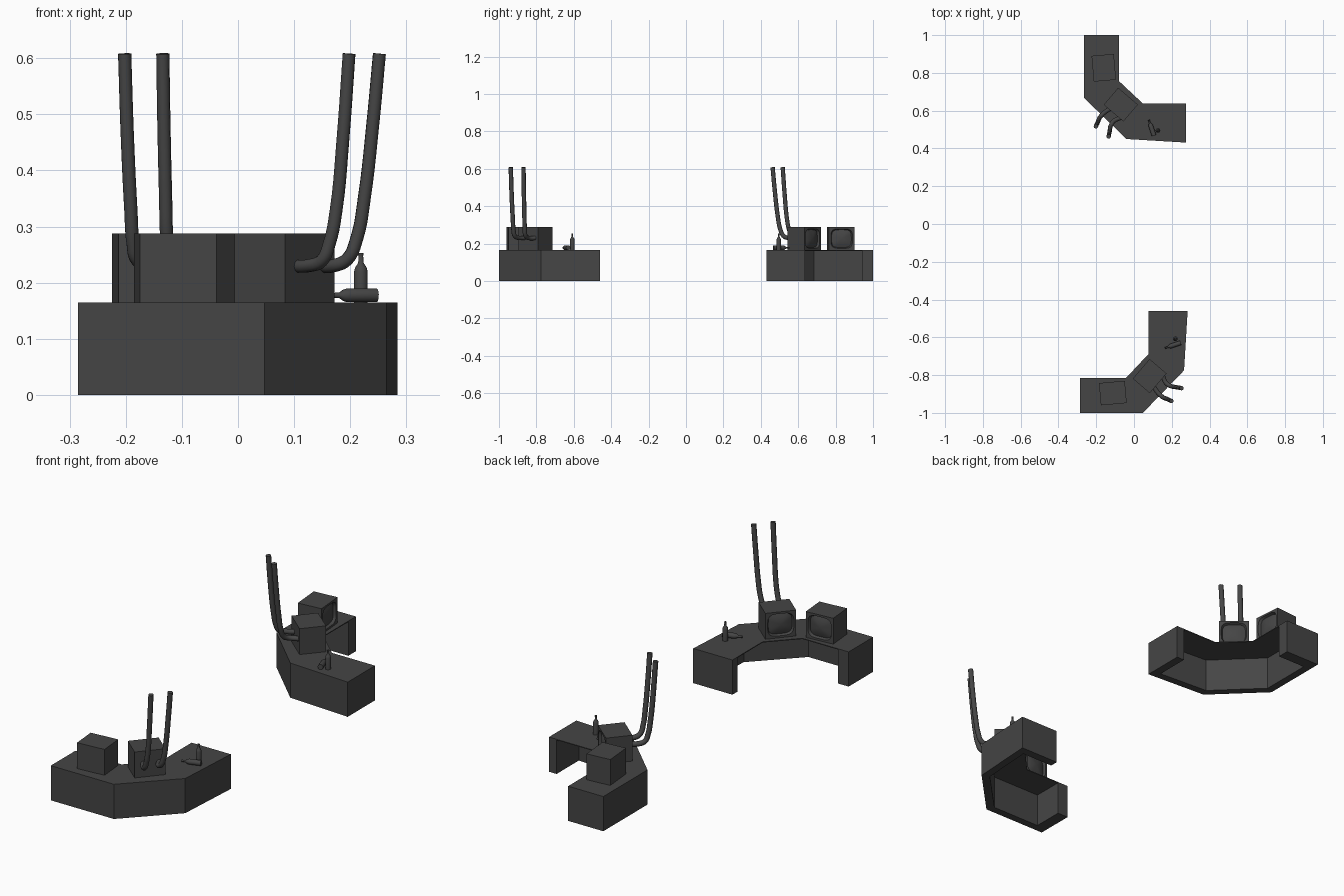
import bpy, bmesh, math
from mathutils import Vector, Matrix

if "Cube" in bpy.data.objects:
    bpy.data.objects.remove(bpy.data.objects["Cube"])

parts = []
TOP = 0.165  # desk height

dark = bpy.data.materials.new("dark_grey")
dark.diffuse_color = (0.06, 0.06, 0.06, 1)
dark.use_nodes = True
dark.node_tree.nodes["Principled BSDF"].inputs["Base Color"].default_value = dark.diffuse_color


def finish(name, bm, mat=Matrix(), smooth=None):
    bmesh.ops.recalc_face_normals(bm, faces=bm.faces)
    me = bpy.data.meshes.new(name)
    bm.to_mesh(me)
    bm.free()
    me.materials.append(dark)
    ob = bpy.data.objects.new(name, me)
    bpy.context.collection.objects.link(ob)
    ob.matrix_basis = mat
    if smooth:
        shade(ob, smooth)
    parts.append(ob)
    return ob


def shade(ob, deg):
    bpy.ops.object.select_all(action='DESELECT')
    ob.select_set(True)
    bpy.context.view_layer.objects.active = ob
    bpy.ops.object.shade_smooth_by_angle(angle=math.radians(deg))


def prism(name, pts, z0, z1):
    bm = bmesh.new()
    f = bm.faces.new([bm.verts.new((x, y, z0)) for x, y in pts])
    ext = bmesh.ops.extrude_face_region(bm, geom=[f], use_keep_orig=True)
    up = [v for v in ext['geom'] if isinstance(v, bmesh.types.BMVert)]
    bmesh.ops.translate(bm, verts=up, vec=(0, 0, z1 - z0))
    return finish(name, bm)


def bridge(bm, a, b):
    n = len(a)
    for i in range(n):
        bm.faces.new((a[i], a[(i + 1) % n], b[(i + 1) % n], b[i]))


def monitor(name, x, y, deg):
    # box case with recessed, bulging rounded screen facing local +x
    d, w, h, n = 0.118, 0.137, 0.123, 32
    f = d / 2
    bm = bmesh.new()

    def ring(px, s, square):
        out = []
        for i in range(n):
            a = 2 * math.pi * i / n
            c, q = math.cos(a), math.sin(a)
            if square:
                r = 1 / max(abs(c), abs(q))
            else:
                r = (c ** 4 + q ** 4) ** -0.25
            out.append(bm.verts.new((px, c * r * s * w / 2, q * r * s * h / 2)))
        return out

    rings = [ring(-f, 1, True), ring(f, 1, True), ring(f, 0.85, False),
             ring(f - 0.012, 0.77, False), ring(f - 0.007, 0.55, False),
             ring(f - 0.003, 0.28, False)]
    bm.faces.new(rings[0])
    for a, b in zip(rings, rings[1:]):
        bridge(bm, a, b)
    tip = bm.verts.new((f - 0.002, 0, 0))
    for i in range(n):
        bm.faces.new((rings[-1][i], rings[-1][(i + 1) % n], tip))
    mat = Matrix.Translation((x, y, TOP + h / 2)) @ Matrix.Rotation(math.radians(deg), 4, 'Z')
    finish(name, bm, mat, 30)


def bottle(name, base, direction):
    # lathed bottle profile: radius, height
    prof = [(0.0125, 0), (0.0125, 0.054), (0.0105, 0.062), (0.005, 0.07),
            (0.0042, 0.083), (0.005, 0.084), (0.005, 0.088)]
    n = 14
    bm = bmesh.new()
    rings = [[bm.verts.new((r * math.cos(2 * math.pi * i / n),
                            r * math.sin(2 * math.pi * i / n), z)) for i in range(n)]
             for r, z in prof]
    for a, b in zip(rings, rings[1:]):
        bridge(bm, a, b)
    bm.faces.new(rings[0])
    bm.faces.new(rings[-1])
    rot = Vector((0, 0, 1)).rotation_difference(Vector(direction)).to_matrix().to_4x4()
    finish(name, bm, Matrix.Translation(base) @ rot, 40)


def cable(name, pts):
    cu = bpy.data.curves.new(name, 'CURVE')
    cu.dimensions = '3D'
    cu.bevel_depth = 0.0118
    cu.bevel_resolution = 3
    cu.resolution_u = 5
    cu.use_fill_caps = True
    cu.materials.append(dark)
    sp = cu.splines.new('BEZIER')
    sp.bezier_points.add(len(pts) - 1)
    for p, co in zip(sp.bezier_points, pts):
        p.co = co
        p.handle_left_type = p.handle_right_type = 'AUTO'
    ob = bpy.data.objects.new(name, cu)
    bpy.context.collection.objects.link(ob)
    bpy.ops.object.select_all(action='DESELECT')
    ob.select_set(True)
    bpy.context.view_layer.objects.active = ob
    bpy.ops.object.convert(target='MESH')
    ob = bpy.context.view_layer.objects.active
    shade(ob, 40)
    parts.append(ob)


# Desk: thin top over an outer wall with end panels, open on the inner side
outer = [(-0.08, 1.0), (-0.265, 1.0), (-0.265, 0.668), (-0.04, 0.45),
         (0.275, 0.431), (0.275, 0.637)]
prism("desk_top", outer + [(0.048, 0.637), (-0.08, 0.757)], TOP - 0.004, TOP)
prism("desk_wall", outer + [(0.235, 0.637), (0.235, 0.47), (-0.025, 0.487),
                            (-0.228, 0.685), (-0.228, 0.943), (-0.08, 0.943)], 0, TOP - 0.004)

# Monitors
monitor("side_monitor", -0.16, 0.827, 5)
monitor("corner_monitor", -0.07, 0.632, 49.5)

# Cables rising from the back of the corner monitor
cable("cable_left", [(-0.117, 0.615, 0.23), (-0.157, 0.59, 0.23), (-0.18, 0.565, 0.24),
                     (-0.187, 0.552, 0.27), (-0.191, 0.54, 0.33), (-0.197, 0.528, 0.455),
                     (-0.202, 0.517, 0.608)])
cable("cable_right", [(-0.062, 0.565, 0.23), (-0.107, 0.545, 0.23), (-0.123, 0.52, 0.242),
                      (-0.127, 0.503, 0.28), (-0.129, 0.49, 0.35), (-0.132, 0.475, 0.48),
                      (-0.134, 0.463, 0.608)])

# Bottles: one standing, one lying
bottle("standing_bottle", (0.127, 0.496, TOP), (0, 0, 1))
bottle("lying_bottle", (0.106, 0.468, TOP + 0.0125), (-0.025, 0.076, 0))

# Second workstation: the same set turned a quarter turn
turn = Matrix.Translation((0.715, -0.735, 0)) @ Matrix.Rotation(math.pi / 2, 4, 'Z')
for ob in list(parts):
    dup = ob.copy()
    dup.name = "second_" + ob.name
    bpy.context.collection.objects.link(dup)
    dup.matrix_basis = turn @ ob.matrix_basis
